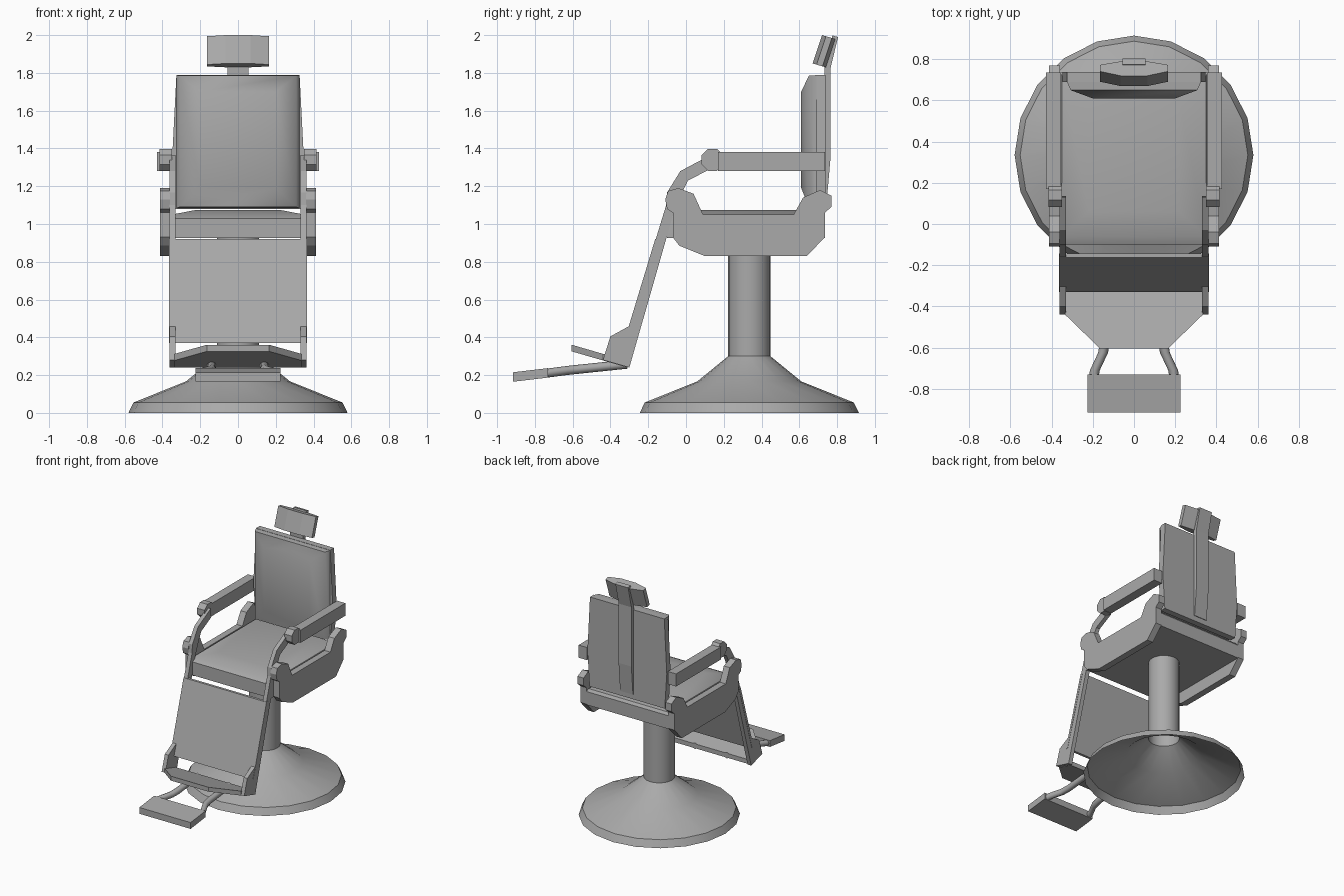
import bpy, bmesh, math
from mathutils import Vector

cube = bpy.data.objects.get("Cube")
if cube:
    bpy.data.objects.remove(cube, do_unlink=True)

grey = bpy.data.materials.new("plain grey")
grey.use_nodes = True
grey.diffuse_color = (0.4, 0.4, 0.4, 1)
grey.node_tree.nodes["Principled BSDF"].inputs["Base Color"].default_value = (0.4, 0.4, 0.4, 1)


def finish(name, bm, smooth=None):
    """Turn a bmesh into a named object; smooth is an angle in degrees."""
    bmesh.ops.recalc_face_normals(bm, faces=bm.faces)
    mesh = bpy.data.meshes.new(name)
    bm.to_mesh(mesh)
    bm.free()
    obj = bpy.data.objects.new(name, mesh)
    bpy.context.collection.objects.link(obj)
    mesh.materials.append(grey)
    if smooth:
        bpy.ops.object.select_all(action='DESELECT')
        obj.select_set(True)
        bpy.context.view_layer.objects.active = obj
        bpy.ops.object.shade_smooth_by_angle(angle=math.radians(smooth))
    return obj


def loft(name, rings, caps=True, smooth=None):
    """Skin a series of closed rings with equal point counts."""
    bm = bmesh.new()
    loops = [[bm.verts.new(p) for p in ring] for ring in rings]
    n = len(loops[0])
    for a, b in zip(loops, loops[1:]):
        for i in range(n):
            j = (i + 1) % n
            bm.faces.new((a[i], a[j], b[j], b[i]))
    if caps:
        bm.faces.new(loops[0])
        bm.faces.new(loops[-1])
    return finish(name, bm, smooth)


def side_prism(name, outline, x0, x1):
    """Extrude a (y, z) outline across x."""
    return loft(name, [[(x, y, z) for y, z in outline] for x in (x0, x1)])


def pair(name, outline, x0, x1):
    side_prism("left_" + name, outline, x0, x1)
    side_prism("right_" + name, outline, -x1, -x0)


def rect(u, v0, v1):
    return [(-u, v0), (u, v0), (u, v1), (-u, v1)]


# Pedestal: open flared base running into the column
profile = [(0.58, 0), (0.553, 0.055), (0.275, 0.167), (0.112, 0.3), (0.112, 0.93)]
SIDES = 20
loft("pedestal", [[(r * math.sin(math.tau * i / SIDES),
                    0.335 + r * math.cos(math.tau * i / SIDES), z)
                   for i in range(SIDES)] for r, z in profile],
     caps=False, smooth=25)

# Seat with a gently domed top
seat = [(0.36, -0.10, 0.735, 0.925), (0.36, -0.10, 0.735, 1.03),
        (0.35, -0.06, 0.72, 1.05), (0.22, 0.06, 0.6, 1.075)]
loft("seat", [[(x, y, z) for x, y in rect(u, y0, y1)] for u, y0, y1, z in seat],
     smooth=35)

# Side panels with rounded ends
pair("side_panel", [(-0.11, 1.13), (-0.095, 1.175), (-0.04, 1.19), (0.04, 1.16),
                    (0.09, 1.05), (0.57, 1.05), (0.62, 1.14), (0.71, 1.18),
                    (0.77, 1.15), (0.77, 1.09), (0.735, 1.06), (0.735, 0.93),
                    (0.64, 0.83), (0.10, 0.83), (-0.035, 0.885), (-0.07, 0.93),
                    (-0.07, 1.06), (-0.1, 1.08)], 0.36, 0.412)

# Armrests and their front knobs
pair("armrest", [(0.17, 1.28), (0.735, 1.28), (0.735, 1.38), (0.17, 1.38)], 0.355, 0.428)
knob = [(0.14 + 0.063 * math.cos(math.tau * (i + 0.5) / 8),
         1.34 + 0.063 * math.sin(math.tau * (i + 0.5) / 8)) for i in range(8)]
pair("armrest_knob", knob, 0.35, 0.415)

# Rails: curve down from the knobs, past the seat, to the foot brackets
pair("leg_rail", [(0.13, 1.365), (-0.03, 1.28), (-0.10, 1.167), (-0.105, 1.1),
                  (-0.30, 0.46), (-0.40, 0.405), (-0.44, 0.28), (-0.30, 0.24),
                  (-0.065, 1.06), (-0.015, 1.18), (0.01, 1.23), (0.137, 1.295)],
     0.33, 0.362)

# Calf panel on the rails
side_prism("leg_panel", [(-0.163, 0.92), (-0.33, 0.37), (-0.31, 0.37), (-0.143, 0.92)],
           -0.364, 0.364)

# Upper footplate: tapered board rising to the front
plan = [(-0.335, -0.31), (0.335, -0.31), (0.335, -0.44), (0.165, -0.605),
        (-0.165, -0.605), (-0.335, -0.44)]
loft("upper_footplate", [[(x, y, 0.24 - 0.29 * (y + 0.31) + dz) for x, y in plan]
                         for dz in (0, 0.035)])

# Lower footrest on two bent tubes
side_prism("lower_footrest", [(-0.915, 0.165), (-0.73, 0.187), (-0.73, 0.237),
                              (-0.915, 0.215)], -0.225, 0.225)
path = [(0.195, -0.74, 0.21), (0.19, -0.71, 0.214), (0.15, -0.625, 0.225),
        (0.14, -0.56, 0.232), (0.14, -0.31, 0.258)]
for side, s in (("left", 1), ("right", -1)):
    rings = []
    for x, y, z in path:
        rings.append([(s * x + 0.024 * math.cos(math.tau * i / 8), y,
                       z + 0.024 * math.sin(math.tau * i / 8)) for i in range(8)])
    loft(side + "_footrest_tube", rings, smooth=50)

# Backrest board
board = [(-0.33, 1.08), (0.33, 1.08), (0.348, 1.36), (0.326, 1.79),
         (-0.326, 1.79), (-0.348, 1.36)]
loft("backrest_board", [[(x, y, z) for x, z in board] for y in (0.69, 0.738)])

# Backrest cushion, padded towards the sitter
pad = [(0.325, 1.085, 1.788, 0.69), (0.308, 1.09, 1.785, 0.65), (0.2, 1.19, 1.7, 0.61)]
loft("backrest_cushion", [[(x, y, z) for x, z in rect(u, z0, z1)]
                          for u, z0, z1, y in pad], smooth=60)

# Spine strap up the back, leaning back at the top
spine = [(0.745, 1.12), (0.765, 1.35), (0.764, 1.82), (0.805, 1.99)]
side_prism("spine", spine + [(y - 0.03, z + 0.008) for y, z in reversed(spine)],
           -0.056, 0.056)

# Headrest: faceted block tilted to follow the spine
section = [(-0.165, 0.022), (-0.065, 0), (0.065, 0), (0.165, 0.022),
           (0.165, 0.055), (0.065, 0.073), (-0.065, 0.073), (-0.165, 0.055)]
start = Vector((0, 0.67, 1.85))
up = Vector((0, 0.05, 0.15))
deep = Vector((0, 0.96, -0.28))
loft("headrest", [[start + up * t + deep * d + Vector((x, 0, 0)) for x, d in section]
                  for t in (0, 1)])
